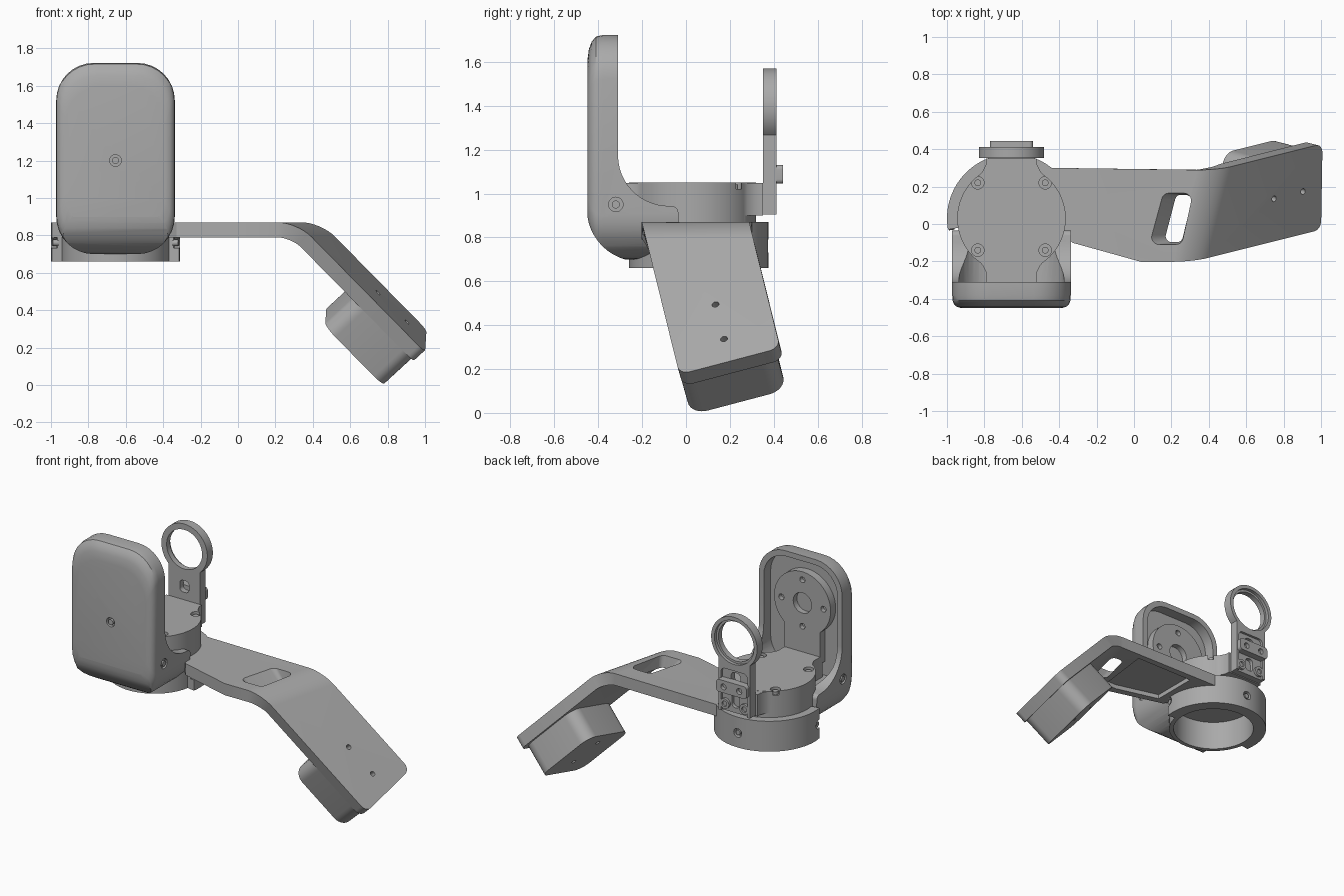
import bpy, bmesh, math
from mathutils import Vector

cube = bpy.data.objects.get("Cube")
if cube:
    bpy.data.objects.remove(cube, do_unlink=True)

grey = bpy.data.materials.new("plain_grey")
grey.use_nodes = True
COLOUR = (0.4, 0.4, 0.4, 1)
grey.diffuse_color = COLOUR
grey.node_tree.nodes["Principled BSDF"].inputs["Base Color"].default_value = COLOUR

HUB = Vector((-0.655, 0.03, 0))
CX = HUB.x
UP, SIDE, BACK = Vector((0, 0, 1)), Vector((1, 0, 0)), Vector((0, 1, 0))


def finish(name, bm):
    bmesh.ops.recalc_face_normals(bm, faces=bm.faces)
    mesh = bpy.data.meshes.new(name)
    bm.to_mesh(mesh)
    bm.free()
    mesh.materials.append(grey)
    ob = bpy.data.objects.new(name, mesh)
    bpy.context.collection.objects.link(ob)
    return ob


def fillet(corners, seg=8):
    """Round the corners (a, b, radius) of a polygon."""
    out = []
    for i, (a, b, r) in enumerate(corners):
        p = Vector((a, b))
        d1 = (Vector(corners[i - 1][:2]) - p).normalized()
        d2 = (Vector(corners[(i + 1) % len(corners)][:2]) - p).normalized()
        if r == 0:
            out.append(p)
            continue
        half = d1.angle(d2) / 2
        c = p + (d1 + d2).normalized() * (r / math.sin(half))
        s = p + d1 * (r / math.tan(half)) - c
        e = p + d2 * (r / math.tan(half)) - c
        sweep = s.angle(e)
        for k in range(seg + 1):
            t = k / seg
            out.append(c + (s * math.sin((1 - t) * sweep) + e * math.sin(t * sweep)) / math.sin(sweep))
    return out


def rounded_box(a0, a1, b0, b1, r):
    return fillet([(a0, b0, r), (a1, b0, r), (a1, b1, r), (a0, b1, r)])


def arc(cx, cy, r, start, end, n=48):
    return [Vector((cx + r * math.cos(t), cy + r * math.sin(t)))
            for t in (math.radians(start + (end - start) * i / n) for i in range(n + 1))]


def loft(name, rings):
    bm = bmesh.new()
    rows = [[bm.verts.new(p) for p in ring] for ring in rings]
    n = len(rows[0])
    for low, high in zip(rows, rows[1:]):
        for i in range(n):
            bm.faces.new((low[i], low[(i + 1) % n], high[(i + 1) % n], high[i]))
    bm.faces.new(rows[0])
    bm.faces.new(rows[-1])
    return finish(name, bm)


def prism(name, pts, start, end, u=SIDE, v=BACK, origin=Vector()):
    n = u.cross(v)
    return loft(name, [[origin + u * p[0] + v * p[1] + n * d for p in pts] for d in (start, end)])


def xz_prism(name, pts, y0, y1):
    # the cross product of x and z points to the front, so depth is negated
    return prism(name, pts, -y0, -y1, SIDE, UP)


def rod(name, p, direction, r, length, n=32):
    """Cylinder centred on p."""
    bm = bmesh.new()
    bmesh.ops.create_cone(bm, cap_ends=True, segments=n, radius1=r, radius2=r, depth=length)
    rot = UP.rotation_difference(direction).to_matrix()
    for vert in bm.verts:
        vert.co = rot @ vert.co + Vector(p)
    return finish(name, bm)


def apply(ob, mod):
    bpy.context.view_layer.objects.active = ob
    bpy.ops.object.modifier_apply(modifier=mod.name)


def boolean(ob, cutters, operation="DIFFERENCE", keep=False):
    for cutter in cutters:
        cutter.hide_render = True
        mod = ob.modifiers.new("cut", "BOOLEAN")
        mod.object, mod.operation, mod.solver = cutter, operation, "EXACT"
        apply(ob, mod)
        if not keep:
            bpy.data.objects.remove(cutter, do_unlink=True)


# Hub: round body, flared necks to front and back, open cup below
hub = rod("hub", HUB + UP * 0.855, UP, 0.29, 0.39, 96)
for name, sign, reach in (("front_neck", -1, 0.385), ("rear_neck", 1, 0.32)):
    half = [(0.2, 0.2), (0.155, 0.25), (0.135, 0.29), (0.135, reach)]
    pts = [(CX + x, HUB.y + sign * y) for x, y in half]
    pts += [(CX - x, HUB.y + sign * y) for x, y in reversed(half)]
    boolean(hub, [prism(name, pts, 0.9, 1.049)], "UNION")
boolean(hub, [rod("cup", HUB + UP * 0.73, UP, 0.262, 0.26, 96)])
for sx in (-1, 1):
    for sy in (-1, 1):
        p = Vector((CX + sx * 0.18, 0.04 + sy * 0.18, 1.05))
        boolean(hub, [rod("bore", p, UP, 0.033, 0.06)])
        rod("hub_screw", p - UP * 0.025, UP, 0.018, 0.03)

# Clamp ring, open at the front
ring = prism("clamp_ring", arc(CX, HUB.y, 0.345, -10, 190) + arc(CX, HUB.y, 0.28, 190, -10), 0.66, 0.869)
for az in (-8, 90, 188):
    d = Vector((math.cos(math.radians(az)), math.sin(math.radians(az)), 0))
    p = HUB + UP * 0.76 + d * 0.345
    boolean(ring, [rod("bore", p, d, 0.03, 0.06)])
    rod("clamp_screw", p - d * 0.02, d, 0.017, 0.03)

# Front shell: pillow-shaped slab trimmed by the side profile, then hollowed
rings = []
for y, ix, iz in ((-0.45, 0.05, 0.12), (-0.443, 0.025, 0.065), (-0.43, 0.01, 0.03),
                  (-0.41, 0.002, 0.006), (-0.38, 0, 0), (0, 0, 0)):
    outline = rounded_box(CX - 0.317 + ix, CX + 0.317 - ix, 0.70 + iz, 1.722 - iz, 0.2)
    rings.append([Vector((p.x, y, p.y)) for p in outline])
shell = loft("front_shell", rings)
side = fillet([(-0.31, 1.8, 0), (-0.31, 0.96, 0.23), (-0.035, 0.94, 0.03),
               (-0.035, 0.69, 0), (-0.2, 0.69, 0), (-0.452, 0.69, 0.24), (-0.452, 1.8, 0)], 12)
trim = prism("trim", side, CX - 0.5, CX + 0.5, BACK, UP)
boolean(shell, [trim], "INTERSECT")
cavity = xz_prism("cavity", rounded_box(CX - 0.28, CX + 0.28, 0.9, 1.685, 0.17), -0.385, 0.1)
boolean(shell, [cavity, rod("hub_room", HUB + UP * 0.8, UP, 0.285, 0.32, 96)])
face_screw = Vector((CX, -0.45, 1.2))
boolean(shell, [rod("bore", face_screw, BACK, 0.031, 0.05)])
rod("shell_screw", face_screw + BACK * 0.015, BACK, 0.018, 0.03)
for s in (-1, 1):
    p = Vector((CX + s * 0.317, -0.32, 0.95))
    boolean(shell, [rod("bore", p, SIDE, 0.033, 0.03)])
    rod("side_screw", p - SIDE * s * 0.01, SIDE, 0.018, 0.02)


def keyhole(r, half, z, bottom):
    edge = math.degrees(math.acos(half / r))
    return arc(CX, z, r, -edge, 180 + edge) + [Vector((CX - half, bottom)), Vector((CX + half, bottom))]


# Motor plate inside the shell
plate = xz_prism("motor_plate", keyhole(0.215, 0.135, 1.385, 1.0), -0.39, -0.33)
boolean(plate, [rod("bore", (CX, -0.33, 1.385), BACK, 0.07, 0.08)])
for az in range(0, 360, 90):
    t = math.radians(az)
    p = (CX + 0.16 * math.cos(t), -0.33, 1.385 + 0.16 * math.sin(t))
    boolean(plate, [rod("bore", p, BACK, 0.02, 0.06)])

# Rear hoop bracket with recessed stem, slots and cross bar
hoop = xz_prism("rear_hoop", keyhole(0.175, 0.12, 1.395, 0.905), 0.352, 0.412)
boolean(hoop, [rod("bore", (CX, 0.38, 1.395), BACK, 0.135, 0.2, 64),
               rod("bearing_seat", (CX, 0.41, 1.395), BACK, 0.15, 0.04, 64),
               xz_prism("recess", rounded_box(CX - 0.1, CX + 0.1, 0.88, 1.2, 0.03), 0.395, 0.5),
               xz_prism("slot", rounded_box(CX - 0.035, CX + 0.035, 1.1, 1.18, 0.025), 0.3, 0.5),
               xz_prism("slot", rounded_box(CX - 0.03, CX + 0.03, 0.94, 1.03, 0.025), 0.37, 0.5)])
bar = xz_prism("cross_bar", rounded_box(CX - 0.115, CX + 0.115, 1.045, 1.13, 0.02), 0.39, 0.443)
for s in (-1, 1):
    boolean(bar, [rod("bore", (CX + s * 0.06, 0.443, 1.087), BACK, 0.02, 0.05)])
    boss = rod("stem_boss", (CX + s * 0.075, 0.4, 0.955), BACK, 0.035, 0.024)
    boolean(boss, [rod("bore", (CX + s * 0.075, 0.41, 0.955), BACK, 0.018, 0.02)])

# Folded arm: flat part, then a sloping part with its own axes
U = Vector((0.691, 0.173, -0.702)).normalized()
V = Vector((0, 0.962, 0.272))
V = (V - U * V.dot(U)).normalized()
N = U.cross(V)
TIP = Vector((1.0, -0.03, 0.175))
WIDTH, TOP = 0.475, 0.87
far_tip = TIP + V * WIDTH
fold_a, fold_b = (p + U * ((TOP - p.z) / U.z) for p in (TIP, far_tip))
bm = bmesh.new()
flat = [(-0.45, 0.3), (-0.375, 0.1), (-0.375, -0.05), (-0.33, -0.1), (0.04, -0.203)]
a, b, c, d = (bm.verts.new(p) for p in (fold_a, TIP, far_tip, fold_b))
bm.faces.new([bm.verts.new((x, y, TOP)) for x, y in flat] + [a, d])
bm.faces.new((a, b, c, d))
bmesh.ops.bevel(bm, geom=[b, c], offset=0.05, segments=6, profile=0.5, affect="VERTICES")
fold = [e for e in bm.edges if len(e.link_faces) == 2]
bmesh.ops.bevel(bm, geom=fold, offset=0.1, segments=8, profile=0.5, affect="EDGES")
arm = finish("folded_arm", bm)
if arm.data.polygons[0].normal.z < 0:
    arm.data.flip_normals()
solid = arm.modifiers.new("thickness", "SOLIDIFY")
solid.thickness, solid.offset, solid.use_even_offset = 0.08, -1, True
apply(arm, solid)

# Slanted slot through the arm and a shallow pocket below
slot = fillet([(0.08, -0.11, 0.04), (0.255, -0.11, 0.04), (0.315, 0.165, 0.04), (0.155, 0.165, 0.04)])
low_slot = fillet([(0.17, -0.095, 0.03), (0.255, -0.095, 0.03), (0.315, 0.155, 0.03), (0.235, 0.155, 0.03)])
slot_cut = loft("slot", [[Vector((p.x, p.y, z)) for p in o] for o, z in ((slot, 0.872), (low_slot, 0.78))])
pocket = [(-0.27, -0.07), (0.03, -0.15), (0.12, -0.15), (0.17, 0.25), (-0.27, 0.25)]
boolean(arm, [slot_cut, prism("pocket", pocket, 0.7, 0.82)])

# Rounded housing under the sloping part, with two screw holes through both
housing = prism("end_housing", rounded_box(-0.47, -0.012, 0.0, 0.45, 0.08), -0.29, -0.07, U, V, TIP)
for along in (-0.369, -0.145):
    drill = rod("drill", TIP + U * along + V * 0.236, N, 0.016, 1)
    boolean(arm, [drill], keep=True)
    boolean(housing, [drill])

# Smooth rounded faces, keep hard edges
for ob in bpy.data.objects:
    ob.select_set(ob.type == "MESH")
bpy.context.view_layer.objects.active = arm
bpy.ops.object.shade_smooth_by_angle(angle=math.radians(30))
